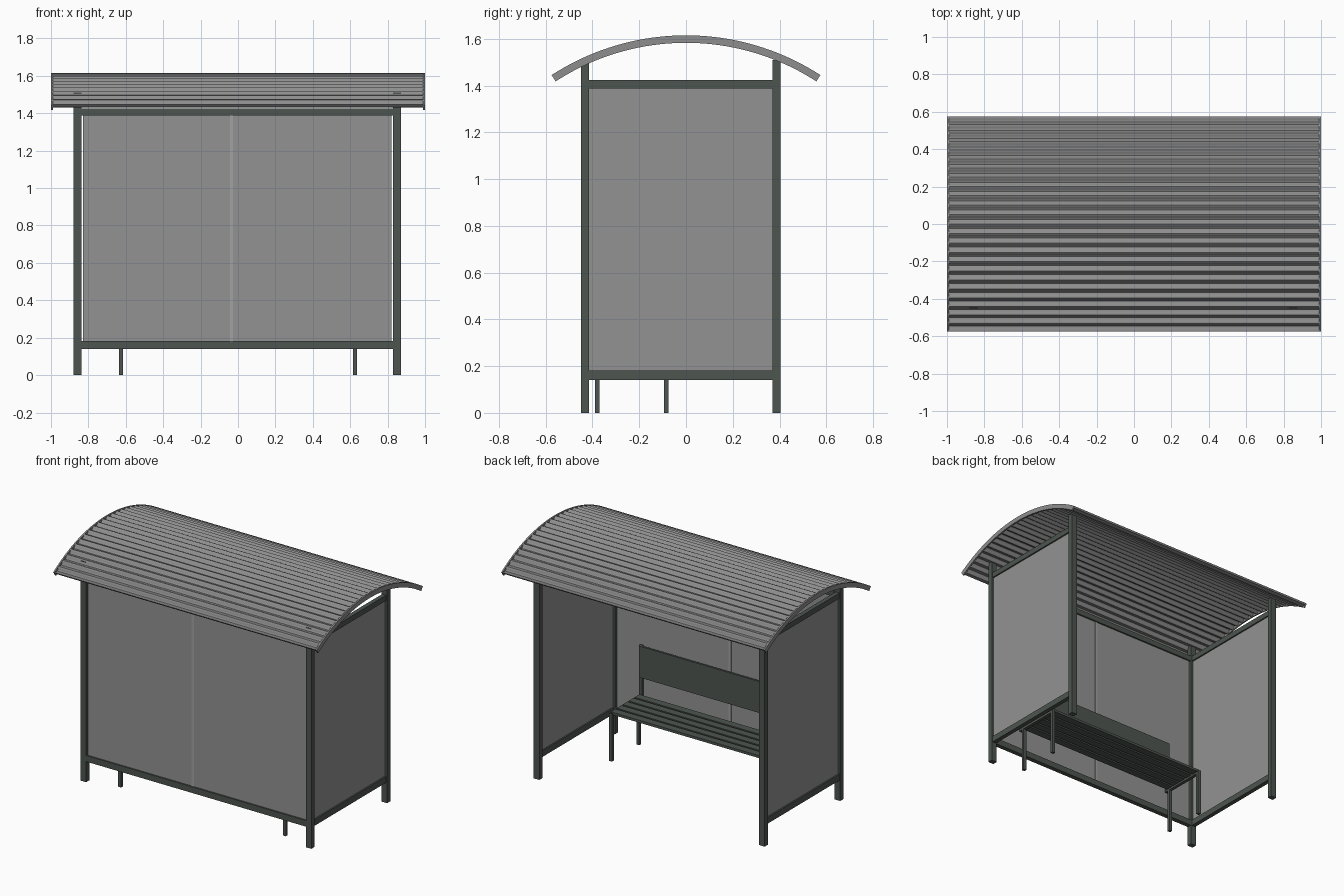
import bpy, math

if "Cube" in bpy.data.objects:
    bpy.data.objects.remove(bpy.data.objects["Cube"])


def material(name, rgb):
    m = bpy.data.materials.new(name)
    m.diffuse_color = (*rgb, 1)
    m.use_nodes = True
    m.node_tree.nodes["Principled BSDF"].inputs["Base Color"].default_value = m.diffuse_color
    return m


FRAME = material("dark green grey metal", (0.075, 0.09, 0.08))
PANEL = material("grey panel", (0.29, 0.29, 0.29))
ROOF = material("roof grey", (0.27, 0.27, 0.27))
STRIP = material("light grey strip", (0.36, 0.36, 0.36))


def make(name, verts, faces, mat):
    me = bpy.data.meshes.new(name)
    me.from_pydata(verts, [], faces)
    me.materials.append(mat)
    ob = bpy.data.objects.new(name, me)
    bpy.context.collection.objects.link(ob)
    return ob


def box(name, x, y, z, mat):
    """Box from (min, max) pairs."""
    v = [(a, b, c) for a in x for b in y for c in z]
    f = [(0, 1, 3, 2), (4, 6, 7, 5), (0, 4, 5, 1), (2, 3, 7, 6), (0, 2, 6, 4), (1, 5, 7, 3)]
    return make(name, v, f, mat)


def arc_sheet(name, x, outer, inner, steps, mat):
    """Closed curved slab along x; outer and inner give radius from t in 0..1."""
    v, f = [], []
    for i in range(steps + 1):
        t = i / steps
        a = (2 * t - 1) * HALF
        for r in (outer(t), inner(t)):
            for xx in x:
                v.append((xx, r * math.sin(a), CZ + r * math.cos(a)))
    for i in range(steps):
        a, b = 4 * i, 4 * i + 4
        f += [(a, a + 1, b + 1, b), (a + 2, b + 2, b + 3, a + 3),
              (a, b, b + 2, a + 2), (a + 1, a + 3, b + 3, b + 1)]
    e = 4 * steps
    f += [(0, 2, 3, 1), (e, e + 1, e + 3, e + 2)]
    return make(name, v, f, mat)


# corrugated barrel roof with thin curved end trims
R, TOP, RIDGES = 1.057, 1.615, 24
CZ = TOP - R
HALF = math.asin(0.575 / R)


def wave(t):
    return 0.009 * (1 - math.cos(2 * math.pi * RIDGES * t))


roof = arc_sheet("corrugated_roof", (-0.992, 0.992), lambda t: R - wave(t),
                 lambda t: R - 0.012 - wave(t), RIDGES * 8, ROOF)
trims = [arc_sheet("roof_end_trim", (min(s, s * 0.99), max(s, s * 0.99)), lambda t: R,
                   lambda t: R - 0.032, 40, ROOF) for s in (-1, 1)]

# corner posts
for x in ((-0.88, -0.838), (0.83, 0.872)):
    for y in ((-0.45, -0.415), (0.37, 0.405)):
        box("corner_post", x, y, (0.0, 1.51), FRAME)

# rails: rear wall and both sides, bottom and top
for z in ((0.14, 0.182), (1.388, 1.425)):
    box("wall_rail", (-0.838, 0.83), (-0.448, -0.417), z, FRAME)
    for x in ((-0.874, -0.844), (0.836, 0.866)):
        box("side_rail", x, (-0.415, 0.37), z, FRAME)

# wall panels with centre joint strip
box("wall_panel", (-0.83, -0.034), (-0.438, -0.428), (0.18, 1.39), PANEL)
box("wall_panel", (-0.034, 0.822), (-0.438, -0.428), (0.18, 1.39), PANEL)
box("joint_strip", (-0.044, -0.026), (-0.442, -0.424), (0.18, 1.39), STRIP)

# side panels
for x in (-0.859, 0.851):
    box("side_panel", (x - 0.005, x + 0.005), (-0.415, 0.37), (0.18, 1.39), PANEL)

# bench legs, end bars and backrest supports
for s in (-0.625, 0.625):
    x = (s - 0.011, s + 0.011)
    box("bench_front_leg", x, (-0.095, -0.075), (0, 0.32), FRAME)
    box("bench_back_leg", x, (-0.39, -0.37), (0, 0.32), FRAME)
    box("bench_end_bar", x, (-0.41, -0.075), (0.305, 0.328), FRAME)
    box("backrest_support", x, (-0.415, -0.398), (0.305, 0.67), FRAME)

# seat slats
for i in range(5):
    y = -0.395 + i * 0.065
    box("seat_slat", (-0.63, 0.63), (y, y + 0.052), (0.318, 0.335), FRAME)

# backrest board
box("backrest", (-0.63, 0.63), (-0.402, -0.388), (0.455, 0.67), FRAME)

# smooth the curved roof parts, keeping hard edges
bpy.ops.object.select_all(action='DESELECT')
for ob in [roof] + trims:
    ob.select_set(True)
bpy.context.view_layer.objects.active = roof
bpy.ops.object.shade_smooth_by_angle(angle=math.radians(40))
